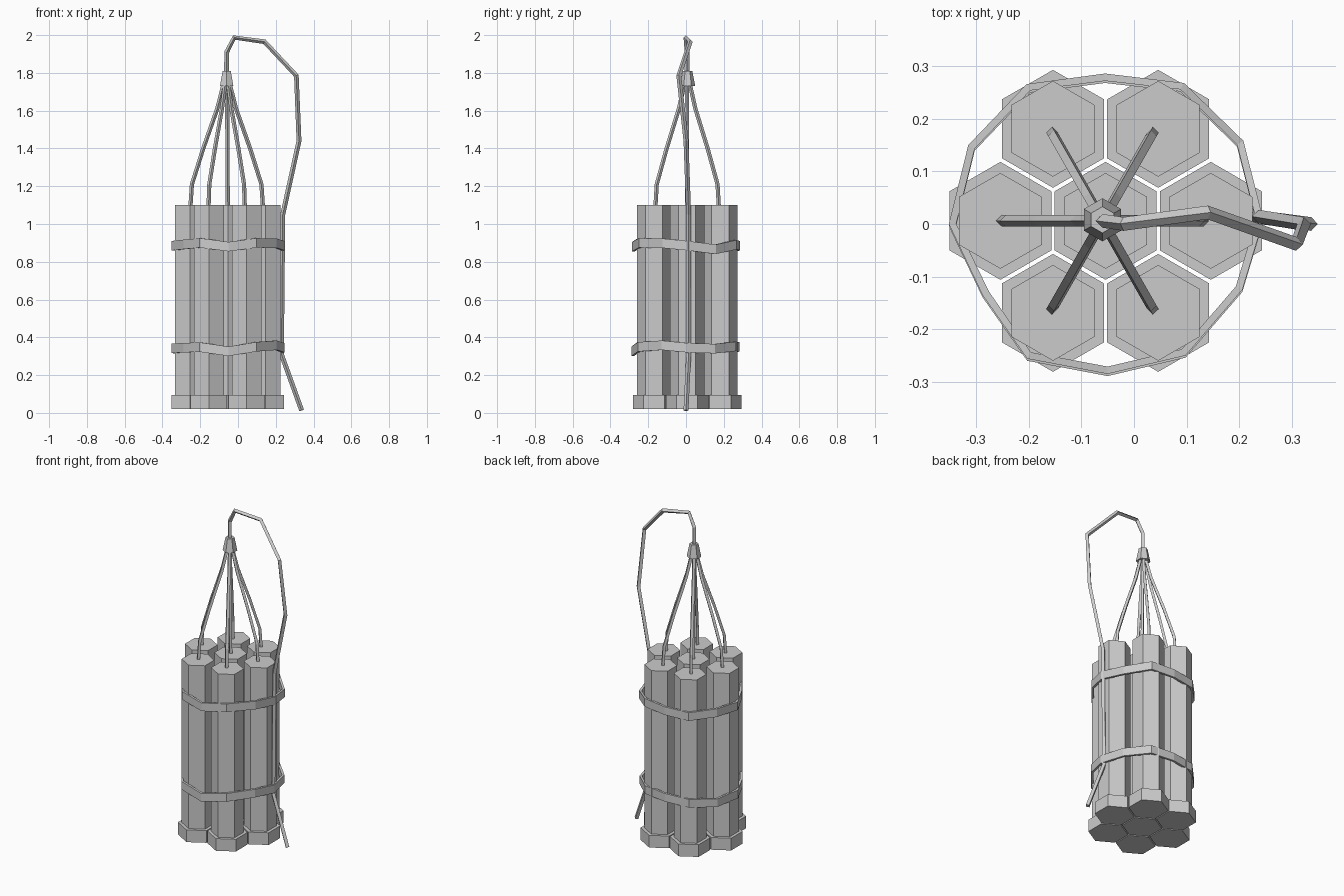
import bpy, bmesh
from math import sin, cos, pi, radians
from mathutils import Vector

if "Cube" in bpy.data.objects:
    bpy.data.objects.remove(bpy.data.objects["Cube"])

CX, CY = -0.054, 0.006


def finish(name, bm):
    bmesh.ops.recalc_face_normals(bm, faces=bm.faces)
    me = bpy.data.meshes.new(name)
    bm.to_mesh(me)
    bm.free()
    ob = bpy.data.objects.new(name, me)
    bpy.context.collection.objects.link(ob)
    return ob


def lathe6(name, x, y, profile):
    """Six-sided solid from (radius, z) rings, points facing +-y."""
    bm = bmesh.new()
    rings = [[bm.verts.new((x + r * sin(k * pi / 3), y + r * cos(k * pi / 3), z))
              for k in range(6)] for r, z in profile]
    for a, b in zip(rings, rings[1:]):
        for k in range(6):
            n = (k + 1) % 6
            bm.faces.new((a[k], a[n], b[n], b[k]))
    bm.faces.new(rings[0])
    bm.faces.new(rings[-1])
    return finish(name, bm)


def wire(name, pts, r):
    """Four-sided tube along a path, mitred at the bends."""
    pts = [Vector(p) for p in pts]
    bm = bmesh.new()
    rings = []
    side = None
    for i, p in enumerate(pts):
        d0 = (p - pts[i - 1]).normalized() if i else (pts[1] - p).normalized()
        d1 = (pts[i + 1] - p).normalized() if i < len(pts) - 1 else d0
        t = (d0 + d1).normalized()
        if side is None:
            side = t.cross(Vector((0.01, 1, 0))).normalized()
        side = (side - t * side.dot(t)).normalized()
        up = t.cross(side)
        rings.append([bm.verts.new(p + r * (side * cos(k * pi / 2) + up * sin(k * pi / 2)))
                      for k in range(4)])
    for a, b in zip(rings, rings[1:]):
        for k in range(4):
            n = (k + 1) % 4
            bm.faces.new((a[k], a[n], b[n], b[k]))
    bm.faces.new(rings[0])
    bm.faces.new(rings[-1])
    return finish(name, bm)


def band(name, outline, heights, h, thick, dy):
    """Uneven closed strap with a rectangular section."""
    bm = bmesh.new()
    rings = []
    for (x, y), z in zip(outline, heights):
        o = Vector((x, y + dy, z))
        inward = Vector((CX - x, CY - y - dy, 0)).normalized() * thick
        up = Vector((0, 0, h / 2))
        rings.append([bm.verts.new(v) for v in
                      (o - up, o + up, o + inward + up, o + inward - up)])
    for i, a in enumerate(rings):
        b = rings[(i + 1) % len(rings)]
        for k in range(4):
            n = (k + 1) % 4
            bm.faces.new((a[k], a[n], b[n], b[k]))
    return finish(name, bm)


# Seven hexagonal sticks with wider feet, and a short fuse on each
spots = [(0, 0)] + [(0.2 * cos(radians(a)), 0.202 * sin(radians(a))) for a in range(0, 360, 60)]
for i, (dx, dy) in enumerate(spots):
    lathe6(f"stick_{i}", CX + dx, CY + dy,
           [(0.112, 0.02), (0.112, 0.095), (0.091, 0.095), (0.091, 1.1)])
    if i == 0:
        path = [(CX, CY, 1.09), (CX - 0.004, CY, 1.75)]
    else:
        path = [(CX - 0.006 + dx * s, CY + dy * s, z) for s, z in
                ((0.96, 1.09), (0.92, 1.21), (0.62, 1.40), (0.25, 1.61), (0.07, 1.75))]
    wire(f"short_fuse_{i}", path, 0.011)

# Two straps round the bundle
outline = [(-0.352, 0.0), (-0.315, 0.15), (-0.204, 0.266), (-0.055, 0.286), (0.095, 0.268),
           (0.208, 0.158), (0.246, 0.008), (0.206, -0.125), (0.098, -0.25), (-0.05, -0.285),
           (-0.203, -0.256), (-0.288, -0.135)]
band("upper_strap", outline,
     [0.885, 0.89, 0.88, 0.885, 0.89, 0.866, 0.885, 0.898, 0.9, 0.88, 0.9, 0.892],
     0.05, 0.014, 0.0)
band("lower_strap", outline,
     [0.342, 0.335, 0.345, 0.35, 0.352, 0.34, 0.345, 0.358, 0.35, 0.326, 0.348, 0.345],
     0.05, 0.014, -0.004)

# Clasp joining the fuses
lathe6("fuse_clasp", -0.06, 0.008, [(0.041, 1.73), (0.025, 1.81)])

# Long fuse looping over and down the right side
wire("long_fuse", [(-0.06, 0.006, 1.79), (-0.06, 0.006, 1.91), (-0.02, 0.0, 1.987),
                   (0.14, 0.022, 1.965), (0.309, -0.038, 1.785), (0.323, 0.0, 1.44),
                   (0.237, 0.014, 1.05), (0.23, 0.014, 0.31), (0.337, 0.0, 0.013)], 0.013)
